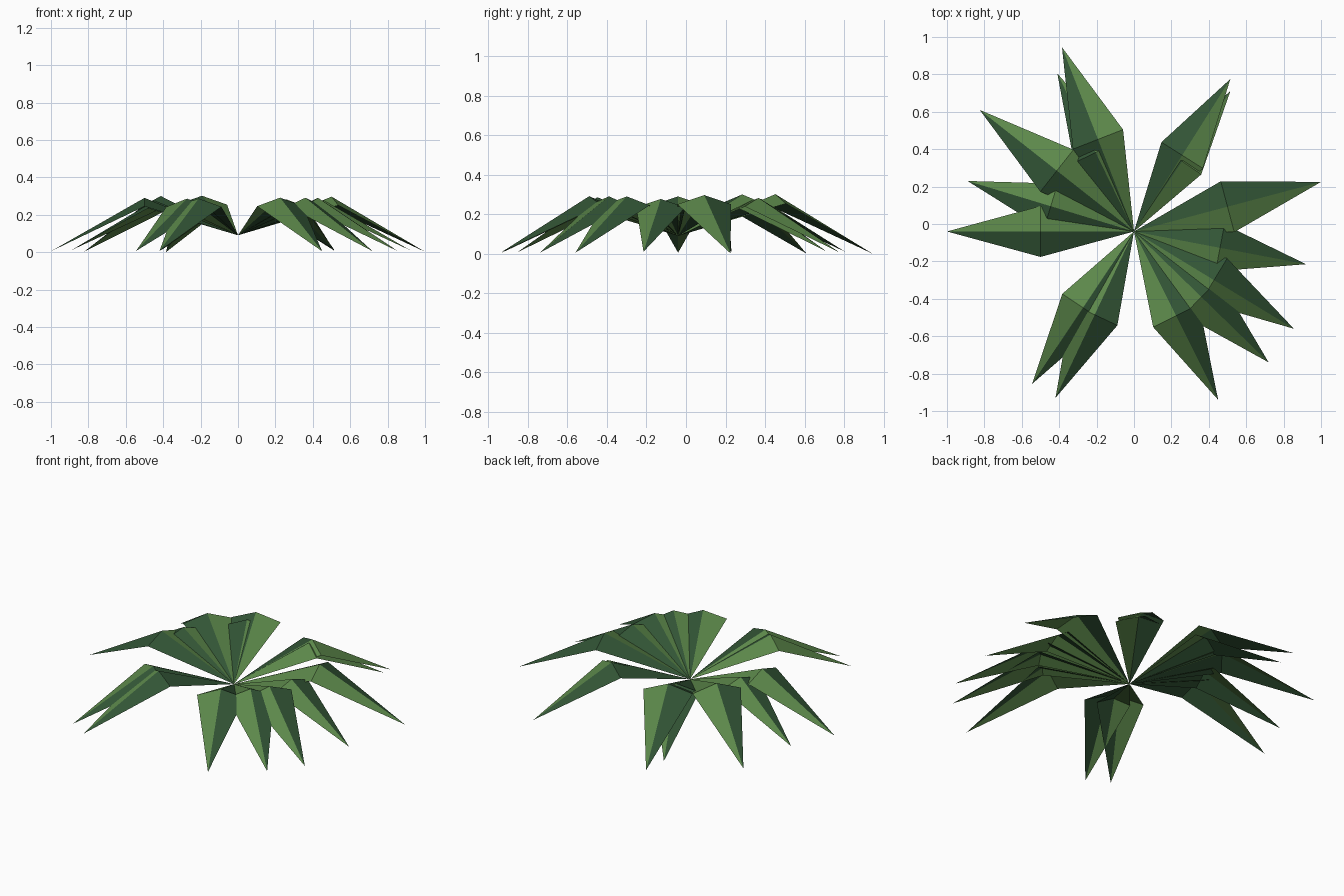
import bpy, math
from mathutils import Matrix, Vector

cube = bpy.data.objects.get("Cube")
if cube:
    bpy.data.objects.remove(cube)


def material(name, color):
    mat = bpy.data.materials.new(name)
    mat.use_nodes = True
    mat.diffuse_color = color
    bsdf = mat.node_tree.nodes["Principled BSDF"]
    bsdf.inputs["Base Color"].default_value = color
    bsdf.inputs["Roughness"].default_value = 0.9
    return mat


light_green = material("light green", (0.107, 0.246, 0.069, 1))
dark_green = material("dark green", (0.032, 0.09, 0.036, 1))

# Common root of all leaves
ROOT = Vector((0, -0.04, 0.09))

# Folded leaf of unit length along +x: root, ridge, tip, right edge, left edge
points = [(0, 0, 0), (0.5, 0, 0.2), (1, 0, -0.085),
          (0.5, -0.136, 0.155), (0.5, 0.136, 0.155)]
faces = [(0, 3, 1), (3, 2, 1), (0, 1, 4), (1, 2, 4)]
leaf_mesh = bpy.data.meshes.new("leaf")
leaf_mesh.from_pydata(points, [], faces)
leaf_mesh.materials.append(light_green)
leaf_mesh.materials.append(dark_green)

# The left half of each leaf is darker than the right half
for face in leaf_mesh.polygons:
    face.material_index = 1 if face.center.y > 0 else 0

# Leaf tips seen from above; each leaf is turned and scaled to reach its tip
tips = [(-0.385, 0.945), (-0.41, 0.805), (-0.825, 0.61), (-0.89, 0.23),
        (-1.0, -0.04), (-0.545, -0.855), (-0.42, -0.93), (0.45, -0.94),
        (0.72, -0.74), (0.855, -0.56), (0.92, -0.215), (1.0, 0.225),
        (0.515, 0.775), (0.515, 0.71)]

for i, (x, y) in enumerate(tips, 1):
    dx, dy = x - ROOT.x, y - ROOT.y
    leaf = bpy.data.objects.new(f"leaf_{i}", leaf_mesh)
    leaf.matrix_world = (Matrix.Translation(ROOT)
                         @ Matrix.Rotation(math.atan2(dy, dx), 4, "Z")
                         @ Matrix.Scale(math.hypot(dx, dy), 4))
    bpy.context.collection.objects.link(leaf)
